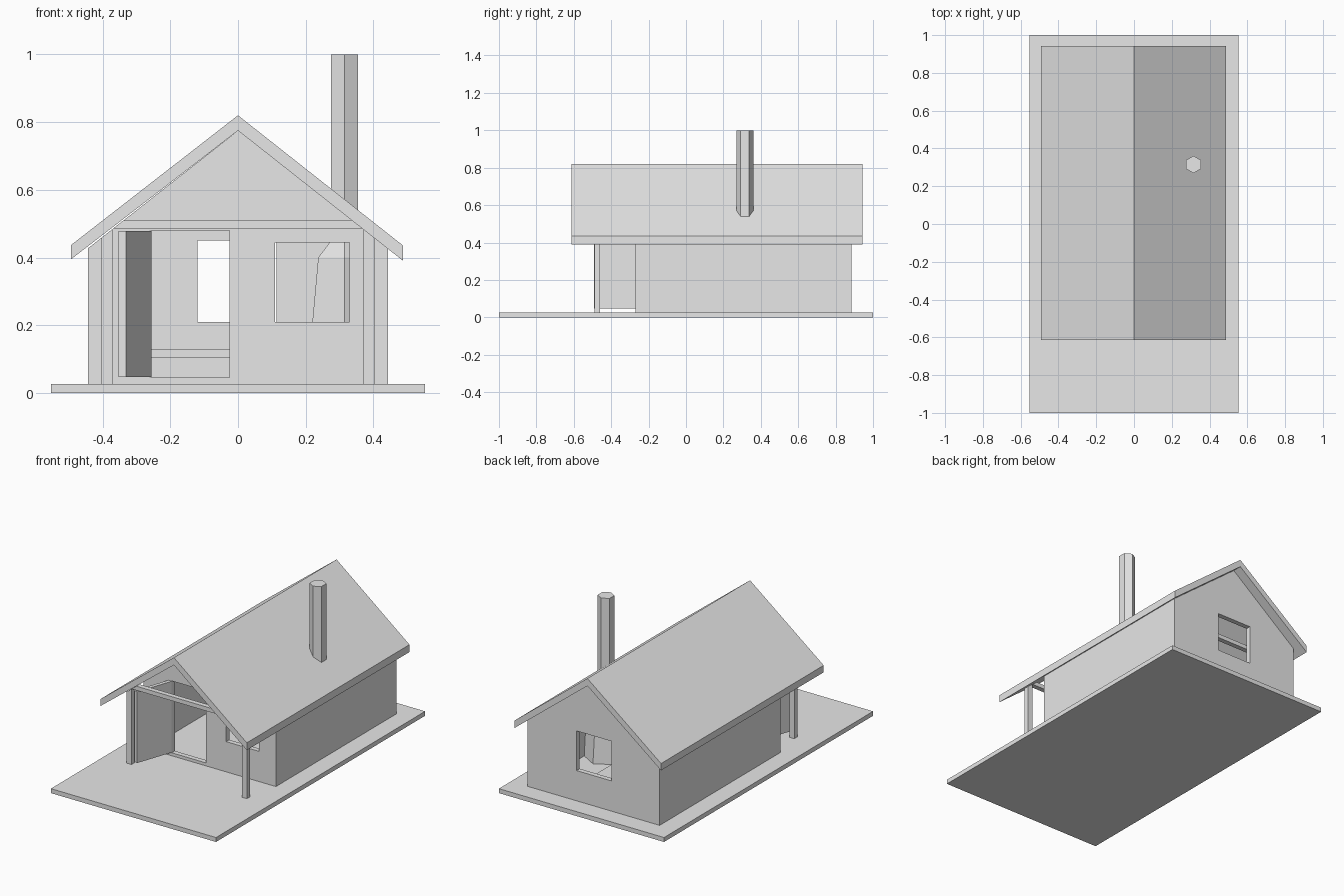
import bpy, bmesh, math

if "Cube" in bpy.data.objects:
    bpy.data.objects.remove(bpy.data.objects["Cube"])

grey = bpy.data.materials.new("plain_grey")
grey.diffuse_color = (0.8, 0.8, 0.8, 1)
grey.use_nodes = True
grey.node_tree.nodes["Principled BSDF"].inputs["Base Color"].default_value = grey.diffuse_color


def finish(name, bm):
    bmesh.ops.recalc_face_normals(bm, faces=bm.faces)
    me = bpy.data.meshes.new(name)
    bm.to_mesh(me)
    bm.free()
    me.materials.append(grey)
    ob = bpy.data.objects.new(name, me)
    bpy.context.collection.objects.link(ob)
    return ob


def prism(name, pts, y0, y1):
    """Extrude an x-z outline along y."""
    bm = bmesh.new()
    face = bm.faces.new([bm.verts.new((x, y0, z)) for x, z in pts])
    ext = bmesh.ops.extrude_face_region(bm, geom=[face])
    verts = [v for v in ext["geom"] if isinstance(v, bmesh.types.BMVert)]
    bmesh.ops.translate(bm, verts=verts, vec=(0, y1 - y0, 0))
    return finish(name, bm)


def box(name, x0, x1, y0, y1, z0, z1):
    return prism(name, [(x0, z0), (x1, z0), (x1, z1), (x0, z1)], y0, y1)


def hex_tower(name, cx, cy, rings):
    """Six-sided stack of rings given as (radius, height)."""
    bm = bmesh.new()
    loops = []
    for r, z in rings:
        angles = [math.pi / 2 + k * math.pi / 3 for k in range(6)]
        loops.append([bm.verts.new((cx + r * math.cos(a), cy + r * math.sin(a), z))
                      for a in angles])
    for a, b in zip(loops, loops[1:]):
        for k in range(6):
            bm.faces.new((a[k], a[(k + 1) % 6], b[(k + 1) % 6], b[k]))
    bm.faces.new(loops[0])
    bm.faces.new(loops[-1])
    return finish(name, bm)


def cut(ob, x0, x1, z0, z1):
    """Cut a rectangular opening through a wall, front to back."""
    cutter = box("opening_cutter", x0, x1, -2, 2, z0, z1)
    mod = ob.modifiers.new("opening", "BOOLEAN")
    mod.operation, mod.solver, mod.object = "DIFFERENCE", "EXACT", cutter
    bpy.context.view_layer.objects.active = ob
    bpy.ops.object.modifier_apply(modifier=mod.name)
    bpy.data.objects.remove(cutter)


def under(x):
    """Height of the roof underside."""
    return 0.775 - 0.785 * abs(x)


G = 0.027   # top of the ground slab
W = 0.443   # half width of the house

# Ground slab and roof
box("ground_slab", -0.553, 0.553, -1, 1, 0, G)
prism("roof", [(-0.493, 0.437), (0, 0.82), (0.488, 0.435), (0.488, 0.39),
               (0, 0.775), (-0.493, 0.395)], -0.613, 0.943)

# End walls with door and windows
gable = [(-W, G), (W, G), (W, under(W)), (0, 0.775), (-W, under(W))]
front = prism("front_wall", gable, -0.27, -0.24)
cut(front, -0.255, -0.025, 0.045, 0.48)
cut(front, 0.11, 0.33, 0.21, 0.445)
back = prism("back_wall", gable, 0.855, 0.885)
cut(back, -0.12, 0.113, 0.21, 0.45)

# Side walls, tops sloped to meet the roof
for name, s in (("left_wall", -1), ("right_wall", 1)):
    i = W - 0.03
    prism(name, [(s * W, G), (s * W, under(W)), (s * i, under(i)), (s * i, G)],
          -0.24, 0.855)

# Porch posts and tie beams
for name, s in (("left_post", -1), ("right_post", 1)):
    prism(name, [(s * 0.37, G), (s * 0.403, G), (s * 0.403, under(0.403)),
                 (s * 0.37, under(0.37))], -0.49, -0.46)
for n, y in enumerate((-0.49, 0.0, 0.3, 0.6)):
    prism("tie_beam_%d" % n, [(-0.37, 0.485), (0.37, 0.485), (0.338, 0.51),
                              (-0.338, 0.51)], y, y + 0.03)

# Open door, hinged at the left of the doorway
door = box("door", 0, 0.235, -0.022, 0, 0.047, 0.478)
door.location = (-0.255, -0.27, 0)
door.rotation_euler.z = math.radians(-109)

# Stove with its flue, and a low bench inside
hex_tower("stove_and_flue", 0.315, 0.315,
          [(0.125, G), (0.11, 0.21), (0.09, 0.4), (0.046, 0.45), (0.046, 1.0)])
box("bench_seat", -0.4, 0.1, 0.55, 0.855, 0.105, 0.13)
box("bench_base", -0.4, 0.1, 0.56, 0.855, G, 0.105)
